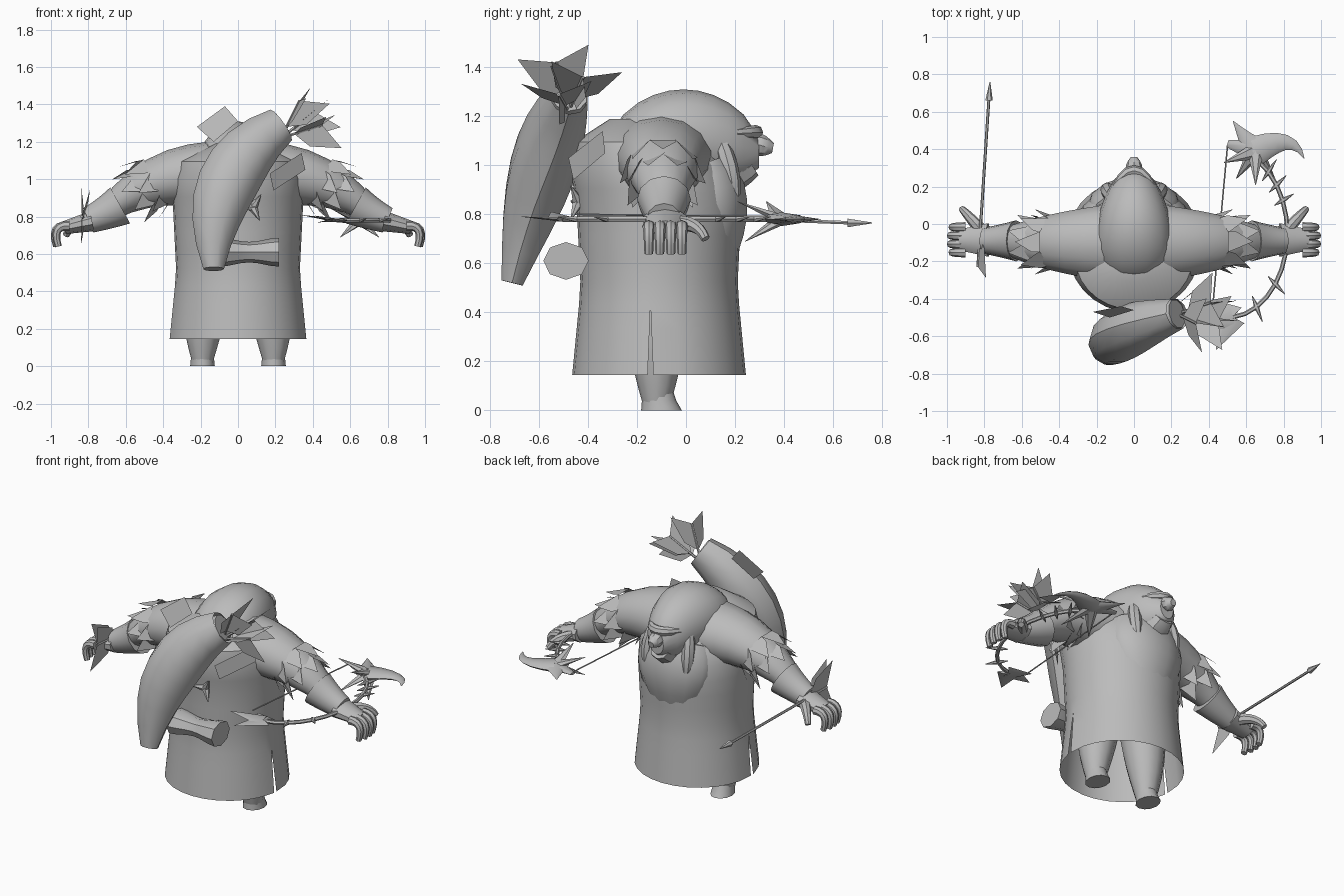
import bpy, bmesh, math
from mathutils import Vector as V

cube = bpy.data.objects.get("Cube")
if cube:
    bpy.data.objects.remove(cube, do_unlink=True)

grey = bpy.data.materials.new("stone_grey")
grey.use_nodes = True
grey.diffuse_color = (.5, .5, .5, 1)
grey.node_tree.nodes["Principled BSDF"].inputs["Base Color"].default_value = grey.diffuse_color
made = []
X, Y, Z = V((1, 0, 0)), V((0, 1, 0)), V((0, 0, 1))


def finish(name, bm):
    mesh = bpy.data.meshes.new(name)
    bmesh.ops.recalc_face_normals(bm, faces=bm.faces)
    bm.to_mesh(mesh)
    bm.free()
    mesh.materials.append(grey)
    ob = bpy.data.objects.new(name, mesh)
    bpy.context.collection.objects.link(ob)
    made.append(ob)


def loft(name, rings, sides, ref, axis=None, caps=(True, True), edit=None):
    """Skin rings of (centre, radius across, radius along ref)."""
    bm = bmesh.new()
    loops = []
    last = len(rings) - 1
    for i, (centre, across, along) in enumerate(rings):
        tangent = axis or (rings[min(i + 1, last)][0] - rings[max(i - 1, 0)][0]).normalized()
        side = tangent.cross(ref).normalized()
        up = side.cross(tangent)
        angles = [k * math.tau / sides for k in range(sides)]
        loops.append([bm.verts.new(centre + side * across * math.cos(a) + up * along * math.sin(a))
                      for a in angles])
    for low, high in zip(loops, loops[1:]):
        for k in range(sides):
            bm.faces.new((low[k - 1], low[k], high[k], high[k - 1]))
    for wanted, loop in zip(caps, (loops[0], loops[-1])):
        if wanted:
            bm.faces.new(loop)
    if edit:
        edit(bm)
    finish(name, bm)


def tube(name, start, bend, end, first, last, swell=0, flat=1, sides=8, ref=Y, caps=(True, True), steps=6):
    """Curved tube whose radius runs from first to last and bulges midway."""
    start, bend, end = V(start), V(bend), V(end)
    rings = []
    for i in range(steps + 1):
        t = i / steps
        centre = start.lerp(bend, t).lerp(bend.lerp(end, t), t)
        r = first + (last - first) * t + swell * math.sin(math.pi * t)
        rings.append((centre, r, r * flat))
    loft(name, rings, sides, ref, caps=caps)


def rod(name, start, end, first, last, flat=1, sides=6, ref=Z):
    loft(name, [(V(start), first, first * flat), (V(end), last, last * flat)], sides, ref)


def plate(name, corners):
    bm = bmesh.new()
    bm.faces.new([bm.verts.new(p) for p in corners])
    finish(name, bm)


def arrow(name, start, end, spread, directions):
    """Shaft from start to end, with swallow-tailed vanes around the end."""
    start, end = V(start), V(end)
    d = (end - start).normalized()
    rod(name + "_shaft", start, end, .008, .008)
    for i, o in enumerate(directions):
        o = (o - d * o.dot(d)).normalized() * spread
        plate(f"{name}_vane_{i}", [end - d * .16, end, end + o + d * .06, end - d * .1 + o * .6])


# Robe: flared skirt, barrel torso and domed shoulders, with a slit on each side
def slit(bm):
    seam = [v for v in bm.verts if abs(v.co.y + .11) < .01 and v.co.z < .44]
    edges = [e for e in bm.edges if e.verts[0] in seam and e.verts[1] in seam]
    bmesh.ops.split_edges(bm, edges=edges)
    for v in bm.verts:
        if abs(v.co.y + .11) < .01 and v.co.z < .44:
            away = sum(f.calc_center_median().y - v.co.y for f in v.link_faces)
            v.co.y += math.copysign(.04 * (.43 - v.co.z), away) - .035


robe = []
for i in range(12):
    z = .145 + i * .095
    u = max(0, (z - .85) / .35)
    r = (.33 + max(.1 * (.5 - z), .05 * (z - .5))) * math.sqrt(1 - u ** 4)
    robe.append((V((0, -.11 - .1 * u, z)), r, r * (.97 - .12 * u)))
loft("robe", robe, 28, Y, Z, (False, True), slit)

# Hunched head, nose, brow, jaw and chest
head = []
for i in range(11):
    t = .02 + i * .096
    r = (4 * t * (1 - t)) ** .45
    head.append((V((0, .64 * t - .33, 1.11 - .25 * (t - .5) ** 2)), r * (.25 - .1 * t), r * .2))
loft("head", head, 16, Z, Y)
tube("nose", (0, .25, 1.1), (0, .3, 1.08), (0, .355, 1.07), .02, .02, .025, ref=Z)
tube("brow", (-.1, .2, 1.13), (0, .37, 1.14), (.1, .2, 1.13), .02, .02, .01, ref=Z)
tube("jaw", (0, .1, .95), (0, .2, .95), (0, .27, 1), .12, .06, flat=.8, ref=Z)
tube("chest", (0, .05, 1), (0, .11, .85), (0, .1, .65), .22, .18, .05, .65, 14)

for s, tag in ((1, "left"), (-1, "right")):
    def at(x, y, z):
        return V((x * s, y, z))

    # Leg and foot
    tube(tag + "_leg", at(.19, -.12, .02), at(.19, -.12, .25), at(.16, -.12, .5), .055, .14, .015, sides=12)
    loft(tag + "_foot", [(at(.19, -.1, 0), .066, .083), (at(.19, -.11, .04), .062, .07),
                         (at(.19, -.12, .1), .06, .06)], 12, Y, Z)
    # Hair braid beside the face
    tube(tag + "_braid", at(.12, .14, 1.1), at(.16, .2, .95), at(.13, .2, .78), .03, .004, .02)
    # Arm, gauntlet and hand
    tube(tag + "_arm", at(.16, -.1, 1.02), at(.45, -.1, 1.04), at(.7, -.09, .83), .18, .06, .012, 1.15, 14)
    tube(tag + "_gauntlet", at(.63, -.09, .86), at(.7, -.09, .82), at(.8, -.09, .78), .11, .07, sides=12)
    tube(tag + "_palm", at(.78, -.085, .775), at(.85, -.085, .76), at(.93, -.085, .74), .055, .035, 0, 1.7, 10)
    for i in range(4):
        y = -.152 + i * .045
        reach = .98 if i in (0, 3) else .99
        tube(f"{tag}_finger_{i}", at(.9, y, .75), at(reach + .02, y, .76), at(reach - .02, y, .64), .027, .018)
    tube(tag + "_thumb", at(.82, -.03, .76), at(.89, .05, .77), at(.92, .08, .7), .035, .018, ref=Z)
    # Jagged fur around the upper arm
    d = at(.8, 0, -.6)
    for row in range(2):
        for k in range(8):
            a = (k + row / 2) * math.tau / 8
            o = Y * math.cos(a) + d.cross(Y) * math.sin(a)
            w = d.cross(o) * .055
            base = at(.46, -.095, .98) + d * row * .07 + o * (.125 - row * .02)
            plate(f"{tag}_fur_{row}_{k}", [base - w - d * .04, base + w - d * .04,
                                           base + d * .09 + o * .05, base - w + o * .02])

# Curved quiver with an open mouth, and its patches and barbs
tail, bend, mouth = V((-.13, -.71, .52)), V((-.16, -.58, 1.05)), V((.23, -.48, 1.29))
tube("quiver", tail, bend, mouth, .055, .1, .085, .85, 10, caps=(True, False), steps=8)
rod("quiver_lining", mouth.lerp(bend, .3), mouth, .09, .08, sides=10, ref=Y)
plate("upper_patch", [(-.22, -.47, 1.28), (-.07, -.44, 1.39), (0, -.46, 1.31), (-.13, -.5, 1.2)])
plate("side_patch", [(.17, -.48, 1.03), (.19, -.46, .94), (.36, -.33, 1.05), (.34, -.34, 1.14)])
for i in range(3):
    a = 1 + i * math.tau / 3
    rod(f"strap_barb_{i}", (.08, -.44, .85), (.08 + .08 * math.cos(a), -.47, .85 + .08 * math.sin(a)), .025, .002)

# Stored arrows
for i, end in enumerate([(.33, -.53, 1.42), (.41, -.42, 1.36), (.45, -.52, 1.29)]):
    arrow(f"stored_arrow_{i}", mouth - Z * .07, end, .15, (X + Z - Y * 3, X + Z + Y * 3, X - Z))

# Bone-shaped roll at the waist
roll = []
for i in range(9):
    r = .066 + .011 * math.cos(i * math.pi / 4)
    roll.append((V((i * .04 - .1, -.49, .61)), r, r * 1.2))
loft("waist_roll", roll, 8, Y, X)

# Arrow in the right hand
arrow("held_arrow", (-.775, .68, .765), (-.835, -.23, .8), .15, (Z, -Z, X + Z * 3))
rod("held_arrow_head", (-.775, .66, .765), (-.77, .76, .765), .02, .002)

# Bow lying flat in the left hand, with spikes along its limb
grip = V((.5, -.05, .78))
limb = []
for i in range(13):
    a = math.radians(i * 12 - 85)
    out = X * .32 * math.cos(a) + Y * .45 * math.sin(a)
    p = grip + out
    limb.append((p, .012, .012))
    if i in (2, 4, 9, 10, 11):
        rod(f"bow_spike_{i}", p - out * .15 - Z * .01, p, .002, .014)
        rod(f"bow_barb_{i}", p, p + out * .2 + Z * .01, .014, .002)
loft("bow_limb", limb, 6, Z)
rod("bow_string", (.5, .42, .79), (.42, -.45, .8), .004, .004)

# Winged blade at the top of the bow
hub = V((.65, .39, .78))
tube("blade_wing", hub, (.85, .5, .78), (.91, .35, .78), .08, .002, flat=.35, ref=Z)
tube("blade_hook", hub, (.6, .45, .78), (.53, .55, .78), .08, .002, flat=.35, ref=Z)
rod("blade_root", hub, (.5, .43, .78), .06, .02, .4)
for i in range(4):
    a = math.radians(200 + i * 35)
    reach = X * math.cos(a) + Y * math.sin(a) + Z * (.4 - i % 2 * .9)
    rod(f"blade_thorn_{i}", hub, hub + reach * .18, .045, .002, .5)

# Pointed fan at the foot of the bow
foot = limb[0][0]
for i, tip in enumerate([(.43, -.41, .77), (.33, -.55, .81), (.44, -.67, .79)]):
    rod(f"bow_fan_{i}", foot, tip, .07, .002, .15)

# Smooth shading with sharp edges kept
bpy.ops.object.select_all(action="DESELECT")
for ob in made:
    ob.select_set(True)
bpy.context.view_layer.objects.active = made[0]
bpy.ops.object.shade_smooth_by_angle(angle=math.radians(40))
